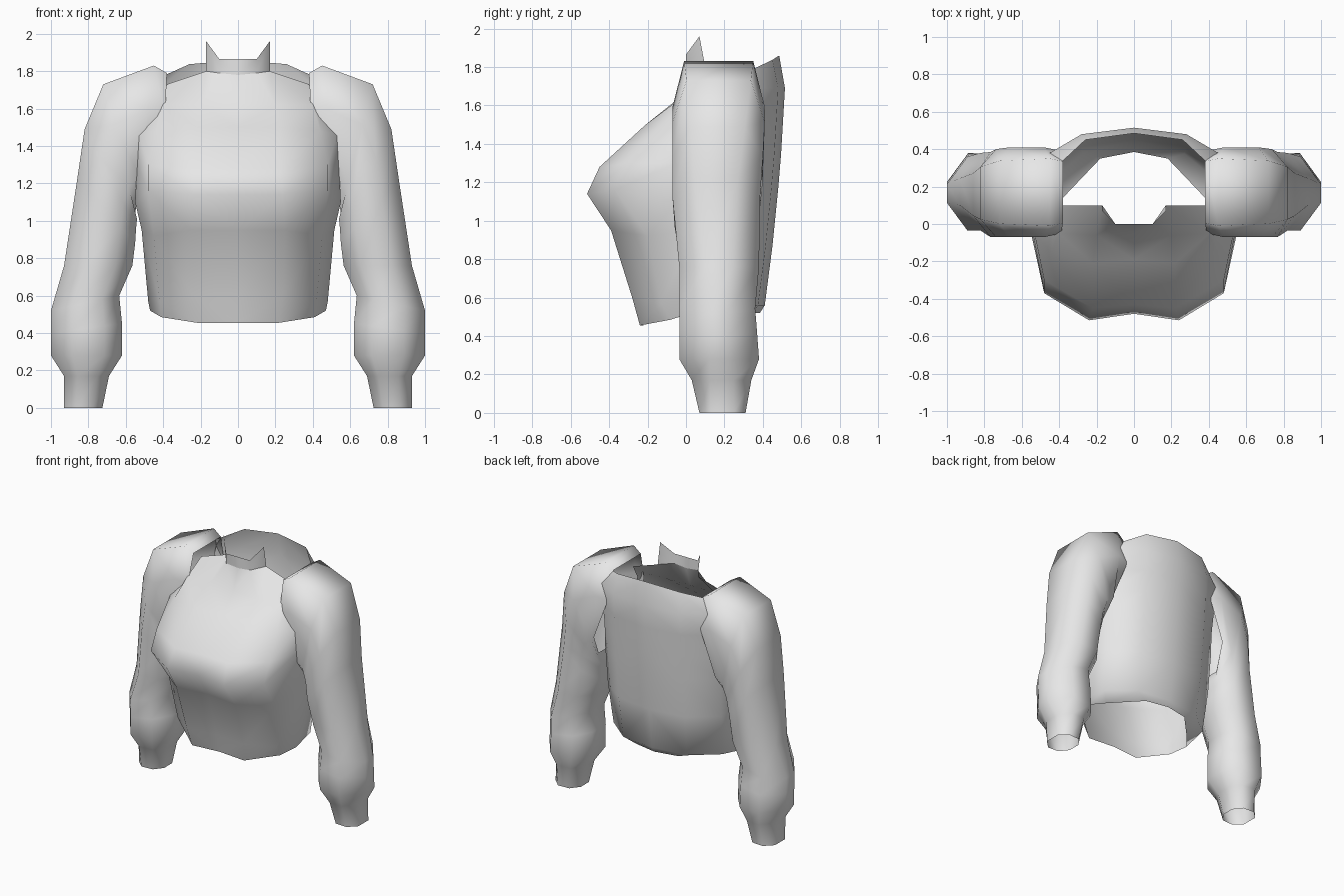
import bpy
import bmesh
from math import radians

default_cube = bpy.data.objects.get("Cube")
if default_cube:
    bpy.data.objects.remove(default_cube, do_unlink=True)

# One plain cloth colour
cloth = bpy.data.materials.new("grey_cloth")
cloth.use_nodes = True
cloth.diffuse_color = (0.8, 0.8, 0.8, 1)
cloth.node_tree.nodes["Principled BSDF"].inputs["Base Color"].default_value = cloth.diffuse_color


def loft(name, rings, closed=False, mirrored=False, skip=lambda row, col: False):
    """Skin a stack of equal-length point rows, listed from bottom to top."""
    bm = bmesh.new()
    rows = [[bm.verts.new(point) for point in ring] for ring in rings]
    count = len(rows[0])
    for row, (low, high) in enumerate(zip(rows, rows[1:])):
        for col in range(count if closed else count - 1):
            nxt = (col + 1) % count
            if not skip(row, col):
                bm.faces.new((low[col], low[nxt], high[nxt], high[col]))
    mesh = bpy.data.meshes.new(name)
    bm.to_mesh(mesh)
    bm.free()
    mesh.materials.append(cloth)
    obj = bpy.data.objects.new(name, mesh)
    bpy.context.collection.objects.link(obj)
    bpy.ops.object.select_all(action='DESELECT')
    obj.select_set(True)
    bpy.context.view_layer.objects.active = obj
    bpy.ops.object.shade_smooth_by_angle(angle=radians(80))
    if mirrored:
        mirror = obj.modifiers.new("left_right", 'MIRROR')
        mirror.use_axis[0] = True
        mirror.use_clip = True
    return obj


# Front panel, hem to neckline: centre, bust, corner and side seam of the left half
front_rows = [
    [(0, -.22, .455), (.22, -.24, .455), (.41, -.08, .485), (.47, .03, .52)],
    [(0, -.26, .6), (.24, -.28, .6), (.42, -.13, .57), (.48, .05, .57)],
    [(0, -.36, .95), (.25, -.39, .95), (.45, -.2, .92), (.515, .05, .95)],
    [(0, -.48, 1.14), (.24, -.515, 1.14), (.48, -.37, 1.16), (.55, -.05, 1.1)],
    [(0, -.43, 1.28), (.22, -.45, 1.28), (.48, -.3, 1.3), (.54, -.05, 1.3)],
    [(0, -.19, 1.5), (.22, -.21, 1.5), (.44, -.15, 1.48), (.53, -.06, 1.46)],
    [(0, -.05, 1.63), (.2, -.06, 1.62), (.4, -.05, 1.62), (.43, -.03, 1.58)],
    [(0, 0, 1.78), (.1, 0, 1.79), (.17, .1, 1.8), (.38, .1, 1.73)],
]


def back_row(height, depth, inner, outer, outer_depth, dip=0.0):
    """Side, shoulder blade and spine points of the back panel."""
    return [(outer, outer_depth, height - dip),
            (inner, depth - .035, height - dip / 4),
            (0, depth, height)]


back_rows = [
    back_row(.52, .385, .18, .38, .14),
    back_row(.56, .41, .27, .46, .22),
    back_row(.87, .45, .28, .48, .26),
    back_row(1.17, .48, .28, .49, .28),
    back_row(1.35, .495, .28, .48, .3),
    back_row(1.52, .505, .28, .47, .34),
    back_row(1.69, .515, .28, .45, .38),
    back_row(1.86, .485, .26, .41, .31, dip=.09),
]

# Torso, with the armholes left open between the upper side seams
side_column = len(front_rows[0]) - 1
loft("torso", [front + back for front, back in zip(front_rows, back_rows)],
     mirrored=True, skip=lambda row, col: col == side_column and row > 3)

# Stand-up collar with a raised point at each end
collar_base = front_rows[-1][:3]
collar_top = [(0, 0, 1.865), (.1, 0, 1.865), (.17, .07, 1.96)]
loft("collar", [collar_base, collar_top], mirrored=True)

# Sleeve sections, cuff to shoulder:
# outer (x, z), inner (x, z), front y, back y, width of the outer edge
sleeve_sections = [
    ((.93, 0), (.725, 0), .07, .31, .5),
    ((.93, .17), (.69, .17), .03, .34, .4),
    ((1, .28), (.62, .28), -.035, .38, .25),
    ((1, .4), (.62, .45), -.035, .37, .25),
    ((1, .52), (.635, .6), -.035, .36, .25),
    ((.93, .76), (.565, .76), -.035, .38, .35),
    ((.86, 1.22), (.55, .88), -.07, .385, .5),
    ((.82, 1.49), (.545, .96), -.07, .4, .6),
    ((.72, 1.73), (.54, 1.01), -.07, .41, .7),
    ((.45, 1.83), (.55, 1.04), -.07, .41, .75),
    ((.38, 1.79), (.56, 1.08), -.05, .39, .75),
]


def sleeve_ring(section, side, sag):
    """Eight-sided section running from the outer edge round to the inner one."""
    outer, inner, front, back, width = section
    middle, half = (front + back) / 2, (back - front) / 2
    profile = [(0, width, 0), (.3, 1, sag), (.75, .95, 0), (1, .4, 0)]
    profile += [(t, -spread, pull) for t, spread, pull in reversed(profile)]
    ring = []
    for t, spread, pull in profile:
        x = outer[0] + (inner[0] - outer[0]) * t - pull
        z = outer[1] + (inner[1] - outer[1]) * t
        ring.append((side * x, middle + spread * half, z))
    return ring if side > 0 else ring[::-1]


# Left and right sleeves, the shoulder seam pulled towards the neck
shoulder = len(sleeve_sections) - 1
for name, side in (("left_sleeve", 1), ("right_sleeve", -1)):
    loft(name, [sleeve_ring(section, side, .045 if i == shoulder else 0)
                for i, section in enumerate(sleeve_sections)], closed=True)
